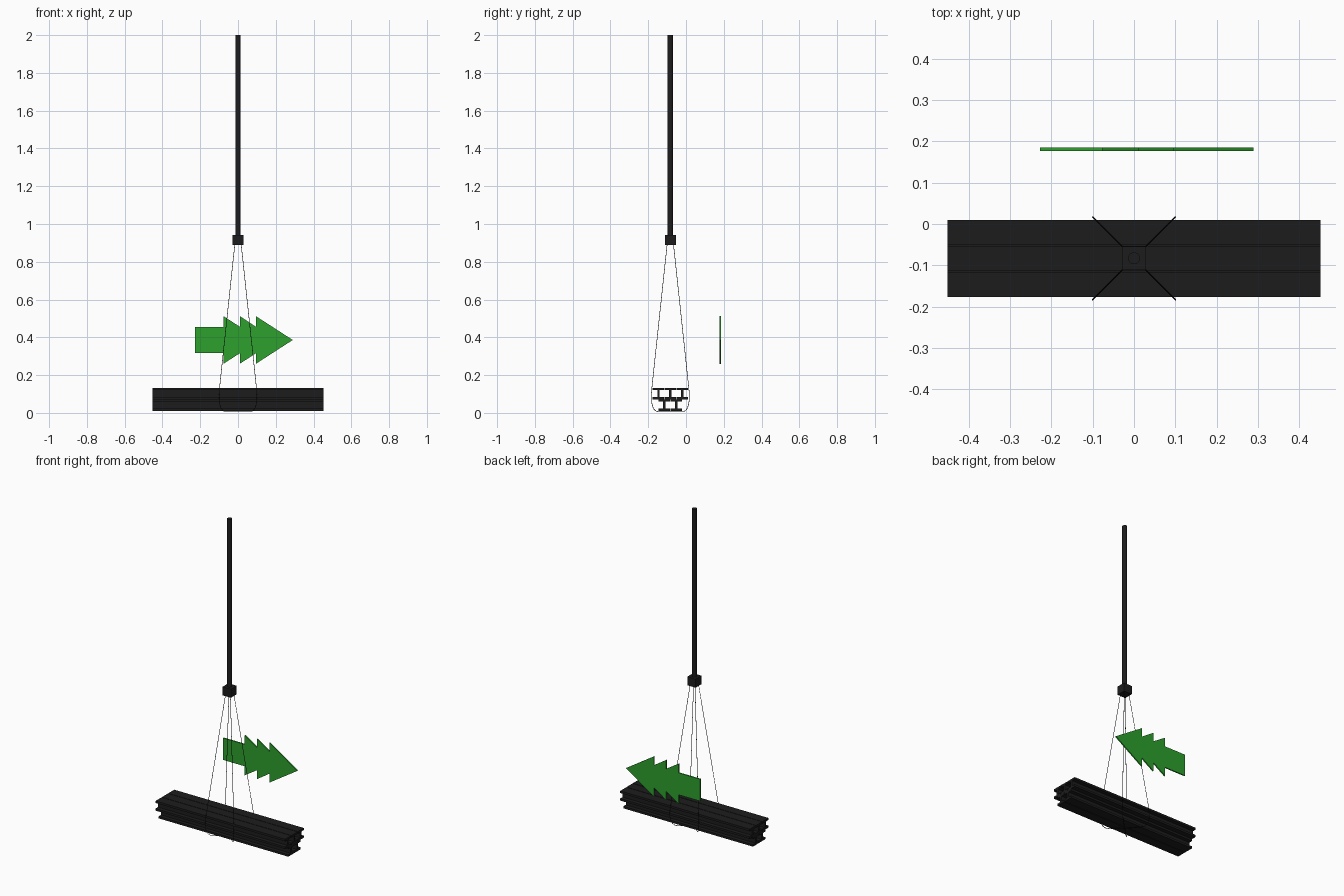
import bpy, bmesh
from mathutils import Vector

if "Cube" in bpy.data.objects:
    bpy.data.objects.remove(bpy.data.objects["Cube"])

CY = -0.083  # centre line of the hanging load


def material(name, rgb):
    m = bpy.data.materials.new(name)
    m.diffuse_color = (*rgb, 1)
    m.use_nodes = True
    m.node_tree.nodes["Principled BSDF"].inputs["Base Color"].default_value = m.diffuse_color
    return m


STEEL = material("dark_steel", (0.012, 0.012, 0.012))
GREEN = material("green", (0.026, 0.35, 0.026))


def prism(name, points, depth, mat):
    """Extrude a closed outline of 3D points along a depth vector."""
    bm = bmesh.new()
    face = bm.faces.new([bm.verts.new(p) for p in points])
    ext = bmesh.ops.extrude_face_region(bm, geom=[face])
    verts = [v for v in ext["geom"] if isinstance(v, bmesh.types.BMVert)]
    bmesh.ops.translate(bm, verts=verts, vec=Vector(depth))
    bmesh.ops.recalc_face_normals(bm, faces=bm.faces)
    mesh = bpy.data.meshes.new(name)
    bm.to_mesh(mesh)
    bm.free()
    mesh.materials.append(mat)
    ob = bpy.data.objects.new(name, mesh)
    bpy.context.collection.objects.link(ob)
    return ob


# I-beams: two below, three on top
W, H, FLANGE, WEB, PITCH = 0.030, 0.0305, 0.013, 0.006, 0.0632
right = [(W, -H), (W, -H + FLANGE), (WEB, -H + FLANGE),
         (WEB, H - FLANGE), (W, H - FLANGE), (W, H)]
profile = right + [(-y, z) for y, z in reversed(right)]
for row, (count, zc) in enumerate([(2, 0.0415), (3, 0.1025)]):
    for i in range(count):
        yc = CY + (i - (count - 1) / 2) * PITCH
        prism(f"i_beam_{row}_{i}", [(-0.452, yc + y, zc + z) for y, z in profile],
              (0.904, 0, 0), STEEL)

# Hoist rod
bpy.ops.mesh.primitive_cylinder_add(vertices=24, radius=0.0145, depth=1.07,
                                    location=(0, CY, 1.465))
rod = bpy.context.object
rod.name = "hoist_rod"
rod.data.materials.append(STEEL)
bpy.ops.object.shade_smooth_by_angle()

# Hook block
bpy.ops.mesh.primitive_cube_add(size=1, location=(0, CY, 0.915))
block = bpy.context.object
block.name = "hook_block"
block.scale = (0.058, 0.058, 0.054)
block.data.materials.append(STEEL)

# Two sling cables, each a diagonal loop passing under the bundle
half = [(0.016, 0.90), (0.098, 0.13), (0.1005, 0.10), (0.1, 0.065), (0.096, 0.042),
        (0.089, 0.023), (0.079, 0.011), (0.066, 0.006), (0.05, 0.005)]
loop = half + [(-r, z) for r, z in reversed(half)]
for side in (1, -1):
    curve = bpy.data.curves.new("sling_cable", "CURVE")
    curve.dimensions = "3D"
    curve.bevel_depth = 0.0015
    curve.bevel_resolution = 1
    curve.use_fill_caps = True
    spline = curve.splines.new("POLY")
    spline.points.add(len(loop) - 1)
    for p, (r, z) in zip(spline.points, loop):
        p.co = (r, CY + side * r, z, 1)
    curve.materials.append(STEEL)
    bpy.context.collection.objects.link(bpy.data.objects.new("sling_cable", curve))

# Direction arrow with three stepped heads
ZC = 0.386
upper = [(-0.228, 0.069), (-0.077, 0.069), (-0.077, 0.126), (0.010, 0.070),
         (0.010, 0.126), (0.095, 0.070), (0.095, 0.126)]
outline = upper + [(0.290, 0)] + [(x, -z) for x, z in reversed(upper)]
prism("direction_arrow", [(x, 0.177, ZC + z) for x, z in outline], (0, 0.008, 0), GREEN)
